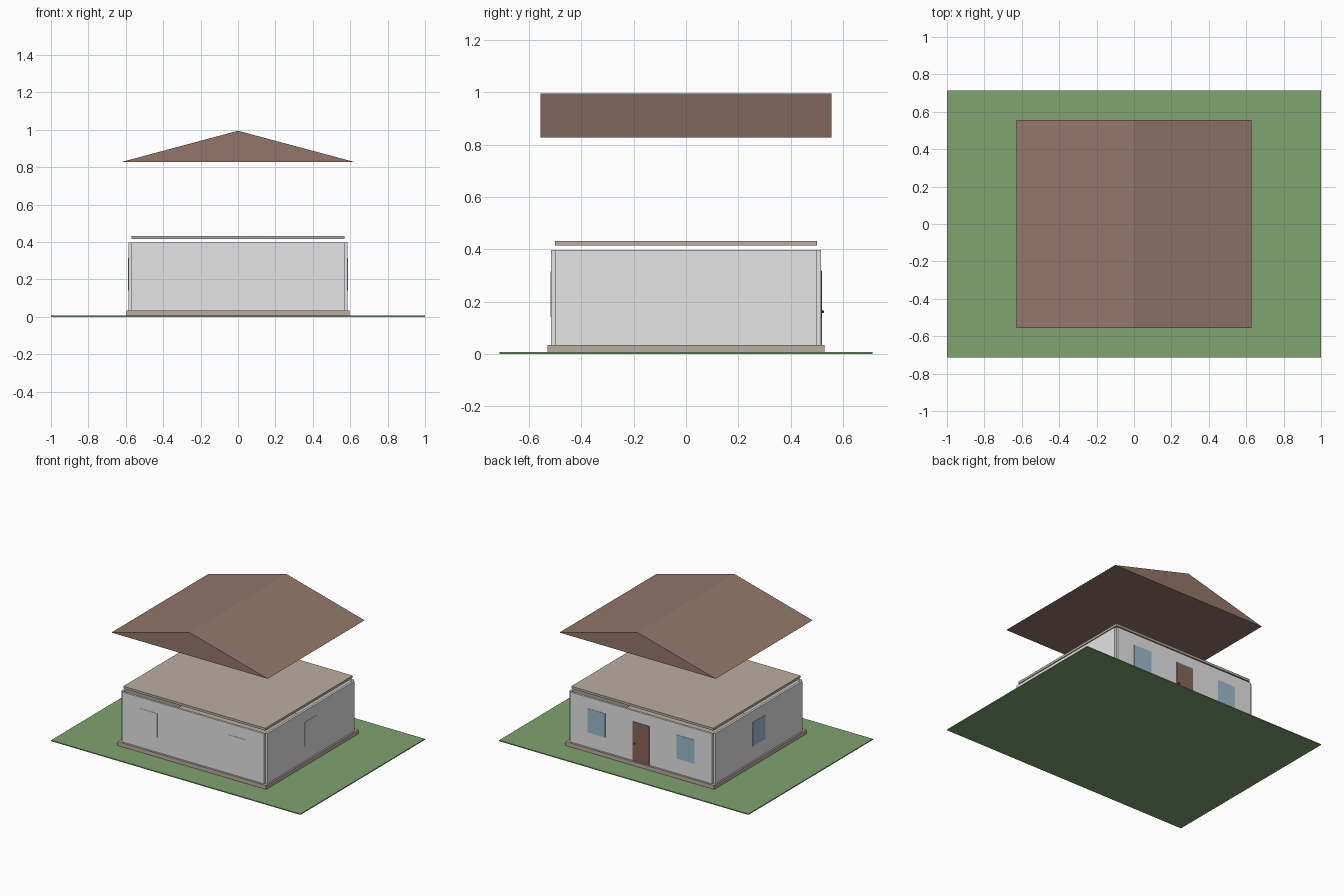
import bpy, bmesh

cube = bpy.data.objects.get("Cube")
if cube:
    bpy.data.objects.remove(cube, do_unlink=True)


def material(name, r, g, b):
    m = bpy.data.materials.new(name)
    m.use_nodes = True
    m.diffuse_color = (r, g, b, 1)
    m.node_tree.nodes["Principled BSDF"].inputs["Base Color"].default_value = (r, g, b, 1)
    return m


grass = material("grass_green", 0.22, 0.37, 0.165)
roof_brown = material("roof_brown", 0.296, 0.181, 0.144)
beige = material("concrete_beige", 0.50, 0.42, 0.355)
white = material("wall_white", 0.78, 0.78, 0.78)
glass = material("glass_blue", 0.33, 0.50, 0.62)
door_brown = material("door_brown", 0.24, 0.135, 0.10)
dark = material("knob_dark", 0.04, 0.035, 0.03)


def finish(name, bm, mat):
    bmesh.ops.recalc_face_normals(bm, faces=bm.faces)
    mesh = bpy.data.meshes.new(name)
    bm.to_mesh(mesh)
    bm.free()
    mesh.materials.append(mat)
    obj = bpy.data.objects.new(name, mesh)
    bpy.context.collection.objects.link(obj)
    return obj


def box(name, low, high, mat):
    bm = bmesh.new()
    bmesh.ops.create_cube(bm, size=1)
    for v in bm.verts:
        v.co = [lo if c < 0 else hi for c, lo, hi in zip(v.co, low, high)]
    return finish(name, bm, mat)


def slab(name, half_x, half_y, z0, z1, mat):
    return box(name, (-half_x, -half_y, z0), (half_x, half_y, z1), mat)


# Lawn, foundation and ceiling slab
slab("lawn", 1.0, 0.713, 0, 0.007, grass)
slab("foundation", 0.597, 0.53, 0.007, 0.035, beige)
slab("ceiling_slab", 0.57, 0.5, 0.415, 0.432, beige)

# Wall panels meeting at the corners
IN_X, IN_Y, THICK, LIFT = 0.57, 0.5, 0.015, 0.002
OUT_X, OUT_Y = IN_X + THICK, IN_Y + THICK
BOTTOM, TOP = 0.035, 0.397
box("front_wall", (-IN_X, -OUT_Y, BOTTOM), (IN_X, -IN_Y, TOP), white)
box("back_wall", (-IN_X, IN_Y, BOTTOM), (IN_X, OUT_Y, TOP), white)
box("left_wall", (IN_X, -IN_Y, BOTTOM), (OUT_X, IN_Y, TOP), white)
box("right_wall", (-OUT_X, -IN_Y, BOTTOM), (-IN_X, IN_Y, TOP), white)

# Windows: plain shutters on the front and left, glass on the back and right
HALF, SILL, HEAD = 0.072, 0.142, 0.315
for side, x in (("left", 0.358), ("right", -0.358)):
    box("front_shutter_" + side, (x - HALF, -OUT_Y - LIFT, SILL),
        (x + HALF, -OUT_Y, HEAD), white)
    box("back_window_" + side, (x - HALF, OUT_Y, SILL),
        (x + HALF, OUT_Y + LIFT, HEAD), glass)
box("left_shutter", (OUT_X, -HALF, SILL), (OUT_X + LIFT, HALF, HEAD), white)
box("right_window", (-OUT_X - LIFT, -HALF, SILL), (-OUT_X, HALF, HEAD), glass)

# Back door and knob
box("back_door", (-0.067, OUT_Y, BOTTOM), (0.067, OUT_Y + 0.004, 0.318), door_brown)
bm = bmesh.new()
bmesh.ops.create_uvsphere(bm, u_segments=12, v_segments=8, radius=0.006)
bmesh.ops.translate(bm, verts=bm.verts, vec=(0.05, OUT_Y + 0.006, 0.162))
knob = finish("door_knob", bm, dark)
for p in knob.data.polygons:
    p.use_smooth = True

# Floating gable roof, extruded from its triangular end
bm = bmesh.new()
profile = [(-0.627, 0.827), (0.627, 0.827), (0, 0.995)]
gable = bm.faces.new([bm.verts.new((x, -0.555, z)) for x, z in profile])
extruded = bmesh.ops.extrude_face_region(bm, geom=[gable], use_keep_orig=True)
new_verts = [v for v in extruded["geom"] if isinstance(v, bmesh.types.BMVert)]
bmesh.ops.translate(bm, verts=new_verts, vec=(0, 1.11, 0))
finish("gable_roof", bm, roof_brown)
